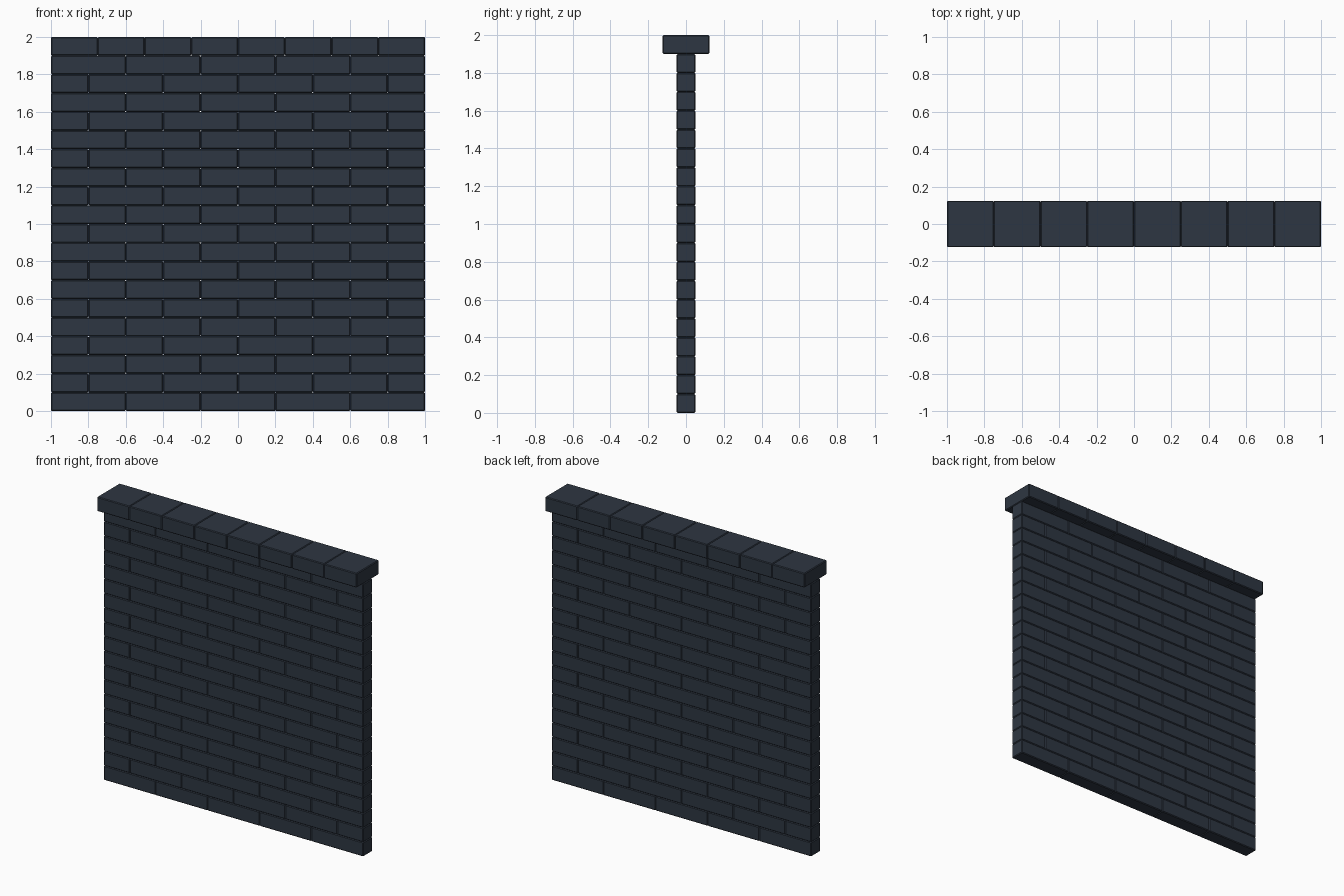
import bpy, bmesh

if "Cube" in bpy.data.objects:
    bpy.data.objects.remove(bpy.data.objects["Cube"])

mat = bpy.data.materials.new("dark slate")
mat.diffuse_color = (0.027, 0.037, 0.054, 1)
mat.use_nodes = True
mat.node_tree.nodes["Principled BSDF"].inputs["Base Color"].default_value = mat.diffuse_color


def add_block(bm, x0, x1, depth, z0, z1, bevel):
    """Add one chamfered block spanning x0..x1 and z0..z1."""
    part = bmesh.new()
    bmesh.ops.create_cube(part, size=1)
    for v in part.verts:
        v.co.x = (x0 + x1) / 2 + v.co.x * (x1 - x0)
        v.co.y *= depth
        v.co.z = (z0 + z1) / 2 + v.co.z * (z1 - z0)
    bmesh.ops.bevel(part, geom=part.edges[:], offset=bevel, segments=1, affect='EDGES')
    tmp = bpy.data.meshes.new("tmp")
    part.to_mesh(tmp)
    part.free()
    bm.from_mesh(tmp)
    bpy.data.meshes.remove(tmp)


def add_row(name, joints, depth, z0, bevel):
    """One horizontal row of blocks between neighbouring joints."""
    bm = bmesh.new()
    for a, b in zip(joints, joints[1:]):
        add_block(bm, a, b, depth, z0, z0 + 0.1, bevel)
    me = bpy.data.meshes.new(name)
    bm.to_mesh(me)
    bm.free()
    me.materials.append(mat)
    bpy.context.collection.objects.link(bpy.data.objects.new(name, me))


# brick courses in running bond, half bricks end every second course
full = [-1, -0.6, -0.2, 0.2, 0.6, 1]
staggered = [-1, -0.8, -0.4, 0, 0.4, 0.8, 1]
for i in range(19):
    add_row(f"brick_course_{i + 1}", staggered if i % 2 else full, 0.1, i * 0.1, 0.005)

# wide coping stones on top
add_row("coping_stones", [-1 + 0.25 * i for i in range(9)], 0.248, 1.9, 0.005)
